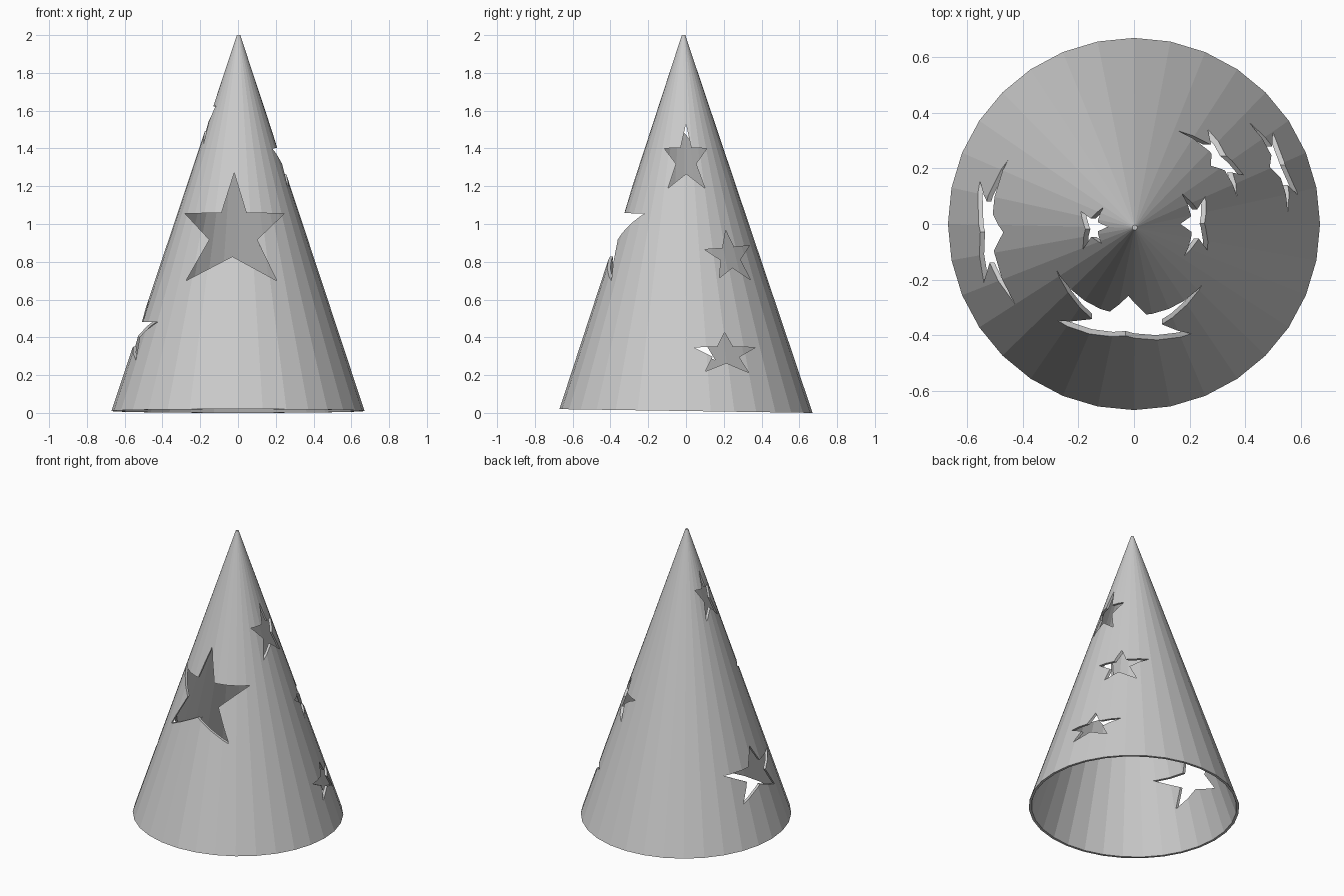
import bpy, bmesh, math
from mathutils import Vector

if "Cube" in bpy.data.objects:
    bpy.data.objects.remove(bpy.data.objects["Cube"])

SIDES, WALL = 32, 0.017
TIP = Vector((0.003, -0.013))


def add_object(name, bm):
    bmesh.ops.recalc_face_normals(bm, faces=bm.faces)
    mesh = bpy.data.meshes.new(name)
    bm.to_mesh(mesh)
    bm.free()
    ob = bpy.data.objects.new(name, mesh)
    bpy.context.collection.objects.link(ob)
    return ob


# Hollow cone shell, open below, with a tiny blunt tip and slightly tilted rim
bm = bmesh.new()


def ring(radius, z, centre=(0, 0), tilt=0.0):
    verts = []
    for i in range(SIDES):
        a = 2 * math.pi * i / SIDES
        x, y = radius * math.cos(a), radius * math.sin(a)
        verts.append(bm.verts.new((x + centre[0], y + centre[1], z - tilt * y)))
    return verts


rings = [ring(0.67, 0.01, tilt=0.0149),
         ring(0.009, 2.0, TIP),
         ring(0.003, 1.965, TIP),
         ring(0.67 - WALL, 0.01, tilt=0.0149)]
for a, b in ((0, 1), (2, 3), (3, 0)):
    for i in range(SIDES):
        j = (i + 1) % SIDES
        bm.faces.new((rings[a][i], rings[a][j], rings[b][j], rings[b][i]))
bm.faces.new(rings[1])
bm.faces.new(rings[2])
shell = add_object("cone_shell", bm)


# Star prism: five tips listed in order; notches lie halfway to the middle
def star_cutter(name, tips, place):
    tips = [Vector(t) for t in tips]
    mid = sum(tips, Vector((0, 0))) / 5
    outline = []
    for i, t in enumerate(tips):
        between = (t + tips[(i + 1) % 5]) / 2
        outline += [t, mid.lerp(between, 0.5)]
    sb = bmesh.new()
    near, far = [[sb.verts.new(place(p.x, p.y, d)) for p in outline]
                 for d in (0.0, 1.0)]
    sb.faces.new(near)
    sb.faces.new(far)
    for i in range(10):
        j = (i + 1) % 10
        sb.faces.new((near[i], near[j], far[j], far[i]))
    ob = add_object(name, sb)
    ob.hide_render = True
    return ob


def front(u, z, d):
    return (u, -d, z)


def right(u, z, d):
    return (d, u, z)


def left(u, z, d):
    return (-d, u, z)


stars = {
    "front_star": (front, [(-0.02, 1.27), (0.245, 1.055), (0.205, 0.70),
                           (-0.275, 0.70), (-0.28, 1.055)]),
    "right_upper_star": (right, [(0, 1.53), (0.11, 1.40), (0.10, 1.19),
                                 (-0.095, 1.19), (-0.115, 1.40)]),
    "right_middle_star": (right, [(0.21, 0.966), (0.336, 0.886), (0.341, 0.706),
                                  (0.177, 0.715), (0.098, 0.865)]),
    "right_lower_star": (right, [(0.204, 0.426), (0.368, 0.347), (0.331, 0.214),
                                 (0.103, 0.22), (0.04, 0.347)]),
    "left_upper_star": (left, [(-0.01, 1.735), (0.06, 1.625), (0.045, 1.42),
                               (-0.09, 1.42), (-0.07, 1.625)]),
    "left_lower_star": (left, [(-0.03, 0.60), (0.23, 0.48), (0.155, 0.28),
                               (-0.21, 0.28), (-0.29, 0.48)]),
}

# Cut every star through its side of the shell
bpy.context.view_layer.objects.active = shell
for name, (place, tips) in stars.items():
    cutter = star_cutter(name + "_cutter", tips, place)
    mod = shell.modifiers.new(name, 'BOOLEAN')
    mod.operation = 'DIFFERENCE'
    mod.solver = 'EXACT'
    mod.object = cutter
    bpy.ops.object.modifier_apply(modifier=name)
    bpy.data.objects.remove(cutter)
